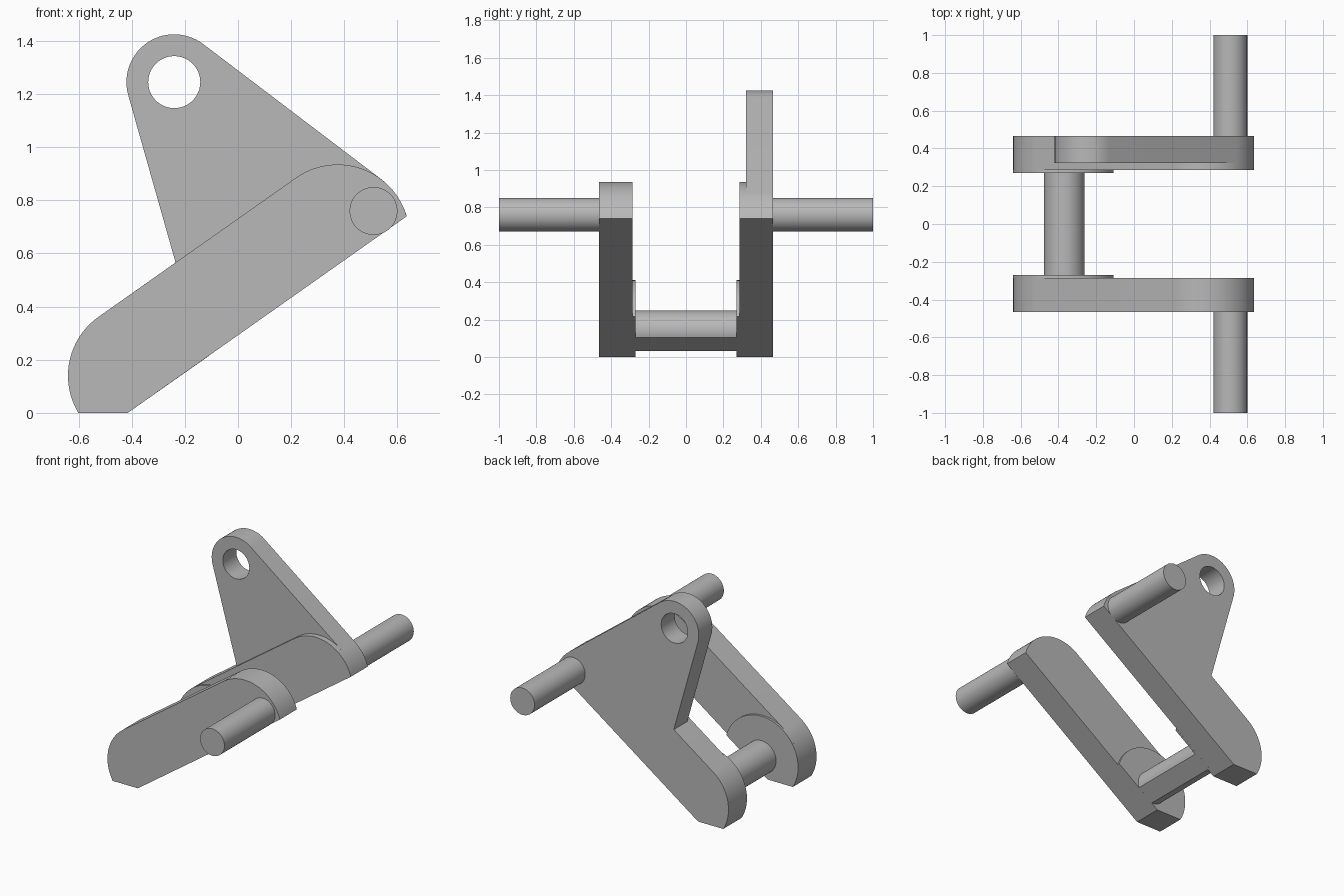
import bpy, bmesh
from math import sin, cos, pi, radians
from mathutils import Vector

cube = bpy.data.objects.get("Cube")
if cube:
    bpy.data.objects.remove(cube)

grey = bpy.data.materials.new("plain grey")
grey.use_nodes = True
colour = (0.48, 0.48, 0.48, 1)
grey.diffuse_color = colour
grey.node_tree.nodes["Principled BSDF"].inputs["Base Color"].default_value = colour


def arc(centre, radius, start, end, steps=28):
    """Points on an arc in the x-z plane, angles in degrees."""
    angles = [radians(start + (end - start) * i / steps) for i in range(steps + 1)]
    return [(centre[0] + radius * cos(a), centre[1] + radius * sin(a)) for a in angles]


def circle(centre, radius):
    return arc(centre, radius, 0, 360, 48)[:-1]


def plate(name, y0, y1, *loops):
    """Extrude an outline, with optional holes, from y0 to y1."""
    bm = bmesh.new()
    edges = []
    for loop in loops:
        verts = [bm.verts.new((x, y0, z)) for x, z in loop]
        edges += [bm.edges.new((v, verts[i - 1])) for i, v in enumerate(verts)]
    if len(loops) == 1:
        bm.faces.new(verts)
    else:
        bmesh.ops.triangle_fill(bm, edges=edges, use_beauty=True, use_dissolve=False)
    out = bmesh.ops.extrude_face_region(bm, geom=bm.faces[:])
    moved = [g for g in out["geom"] if isinstance(g, bmesh.types.BMVert)]
    bmesh.ops.translate(bm, verts=moved, vec=Vector((0, y1 - y0, 0)))
    bmesh.ops.recalc_face_normals(bm, faces=bm.faces[:])
    mesh = bpy.data.meshes.new(name)
    bm.to_mesh(mesh)
    bm.free()
    mesh.materials.append(grey)
    obj = bpy.data.objects.new(name, mesh)
    bpy.context.collection.objects.link(obj)
    bpy.ops.object.select_all(action="DESELECT")
    obj.select_set(True)
    bpy.context.view_layer.objects.active = obj
    bpy.ops.object.shade_smooth_by_angle(angle=radians(30))
    return obj


# Shared centres and radii
foot, head, eye = (-0.369, 0.14), (0.375, 0.664), (-0.24, 1.245)
axle = (0.51, 0.76)
round_r = 0.271
heel = (-0.415, 0)

# Outlines
foot_arc = arc(foot, round_r, 125.2, 211.1)
arm = [heel] + arc(head, round_r, 16.3, 125.2) + foot_arc
arm_with_ear = ([heel] + arc(head, round_r, 16.3, 52.5) + arc(eye, 0.18, 52.5, 195.7)
                + [(-0.235, 0.566)] + foot_arc)
boss = [heel] + arc(foot, round_r, 16.1, 211.1, 48)
cross_bar = arc(foot, 0.108, -19.4, 269.8, 40)

# Front arm, and the back arm with its raised ear on the outer layer
plate("front_arm", -0.465, -0.285, arm)
plate("back_arm_inner", 0.285, 0.322, arm)
plate("back_arm_with_ear", 0.322, 0.465, arm_with_ear, circle(eye, 0.098))

# Bosses and outward pins on both sides
for side, s in (("front", -1), ("back", 1)):
    plate(side + "_boss", s * 0.27, s * 0.285, boss)
    plate(side + "_pin", s * 0.465, s * 1.0, circle(axle, 0.09))

# Bar joining the two arms, trimmed flush with their underside
plate("cross_bar", -0.27, 0.27, cross_bar)
